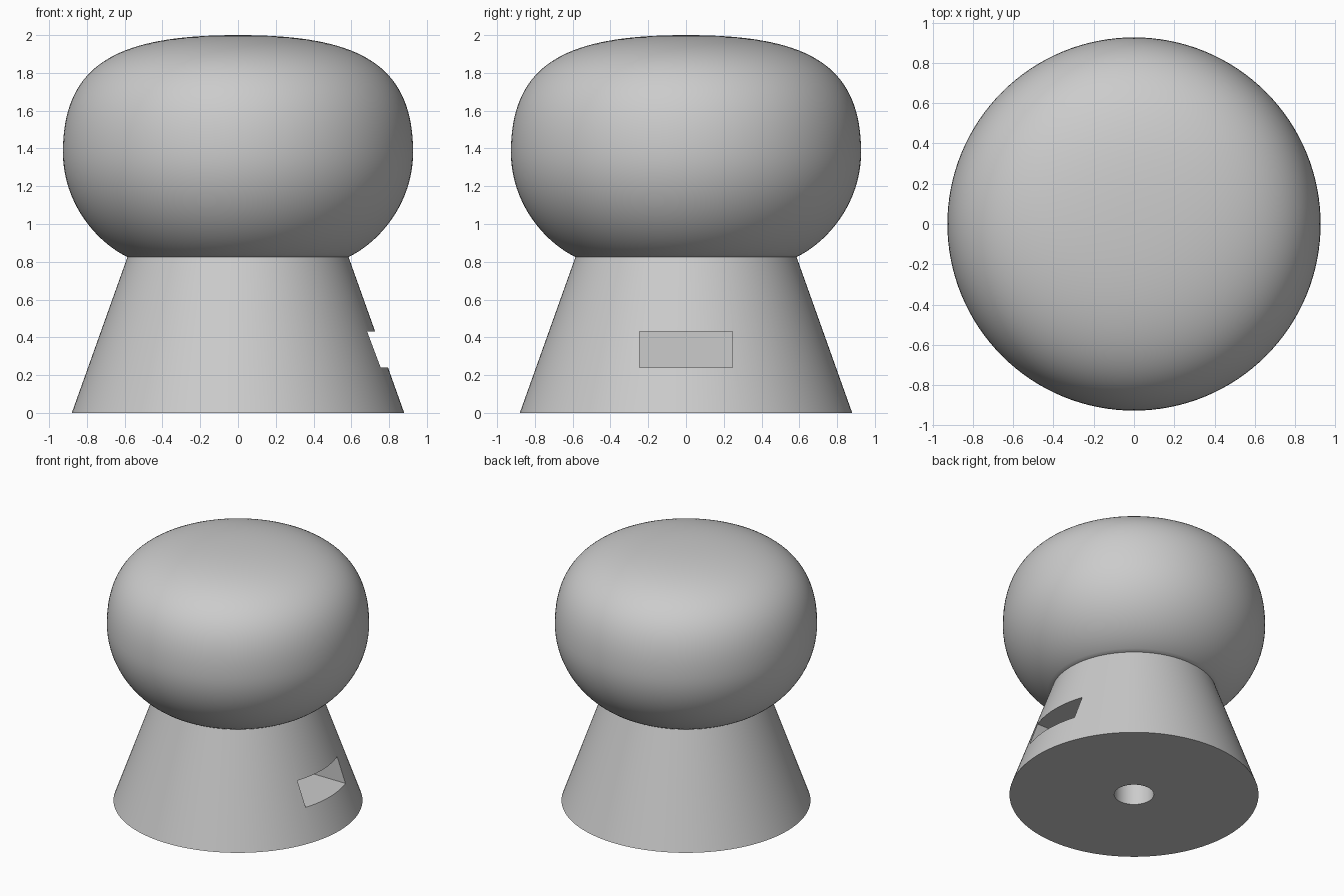
import bpy, bmesh, math
from mathutils import Matrix, Vector
from mathutils.geometry import interpolate_bezier

cube = bpy.data.objects.get("Cube")
if cube:
    bpy.data.objects.remove(cube, do_unlink=True)

grey = bpy.data.materials.new("plain grey")
grey.use_nodes = True
colour = (0.6, 0.6, 0.6, 1)
grey.diffuse_color = colour
grey.node_tree.nodes["Principled BSDF"].inputs["Base Color"].default_value = colour


def add_object(name, bm):
    mesh = bpy.data.meshes.new(name)
    bmesh.ops.recalc_face_normals(bm, faces=bm.faces)
    bm.to_mesh(mesh)
    bm.free()
    mesh.materials.append(grey)
    obj = bpy.data.objects.new(name, mesh)
    bpy.context.collection.objects.link(obj)
    return obj


def lathe(name, profile, steps=128):
    """Revolve (radius, height) points, starting and ending on the axis."""
    bm = bmesh.new()
    verts = [bm.verts.new((r, 0, z)) for r, z in profile]
    edges = [bm.edges.new(pair) for pair in zip(verts, verts[1:])]
    bmesh.ops.spin(bm, geom=verts + edges, cent=(0, 0, 0), axis=(0, 0, 1),
                   angle=math.tau, steps=steps, use_merge=True)
    bmesh.ops.remove_doubles(bm, verts=bm.verts, dist=0.0001)
    return add_object(name, bm)


def smooth(obj):
    bpy.ops.object.select_all(action='DESELECT')
    obj.select_set(True)
    bpy.context.view_layer.objects.active = obj
    bpy.ops.object.shade_smooth_by_angle(angle=math.radians(30))


def bezier(a, b, c, d, count):
    points = [Vector((r, 0, z)) for r, z in (a, b, c, d)]
    return [(max(p.x, 0), p.z) for p in interpolate_bezier(*points, count)]


# Rounded head: lower curve up to the widest ring, then the flattened crown
lower = bezier((0.585, 0.825), (0.76, 0.91), (0.927, 1.12), (0.927, 1.38), 20)
crown = bezier((0.927, 1.38), (0.927, 1.86), (0.62, 2), (0, 2), 36)
head = lathe("head", [(0, 0.825)] + lower + crown[1:])
smooth(head)

# Tapered base with a blind bore in its underside
base = lathe("base", [(0, 0.5), (0.14, 0.5), (0.14, 0), (0.88, 0),
                      (0.58, 0.84), (0, 0.84)])

# Rectangular pocket cut into the left side of the base
bm = bmesh.new()
bmesh.ops.create_cube(bm, size=1, matrix=Matrix.Translation((0.72, 0, 0.335))
                      @ Matrix.Diagonal((0.6, 0.49, 0.19, 1)))
cutter = add_object("pocket_cutter", bm)
cutter.hide_render = True
cut = base.modifiers.new("pocket", 'BOOLEAN')
cut.operation = 'DIFFERENCE'
cut.solver = 'EXACT'
cut.object = cutter
bpy.context.view_layer.objects.active = base
bpy.ops.object.modifier_apply(modifier=cut.name)
bpy.data.objects.remove(cutter, do_unlink=True)
smooth(base)
